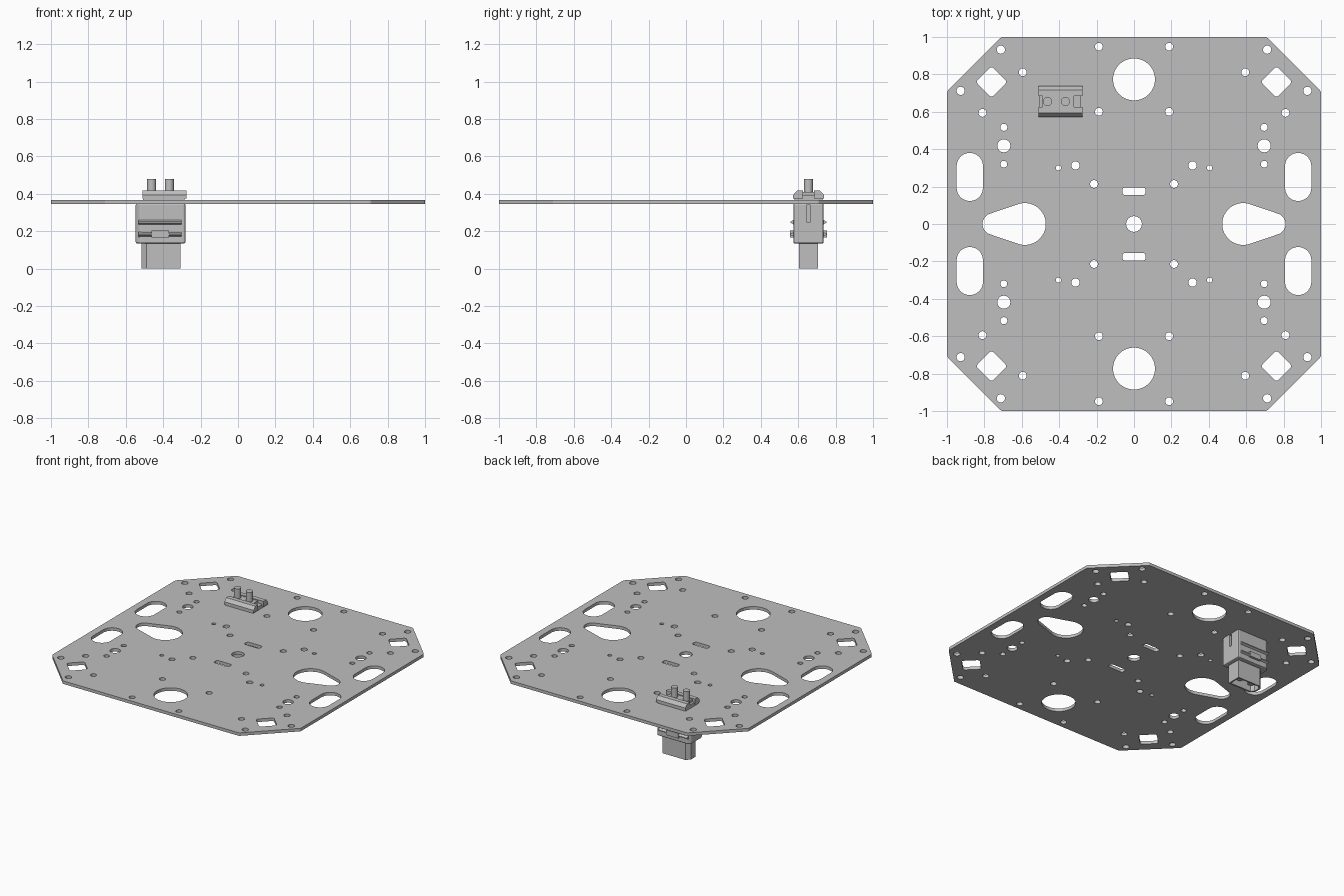
import bpy, bmesh
from math import sin, cos, tau
from mathutils import Vector
from mathutils.geometry import convex_hull_2d

if "Cube" in bpy.data.objects:
    bpy.data.objects.remove(bpy.data.objects["Cube"])

grey = bpy.data.materials.new("plain grey")
grey.use_nodes = True
grey.diffuse_color = (0.52, 0.52, 0.52, 1)
grey.node_tree.nodes["Principled BSDF"].inputs["Base Color"].default_value = grey.diffuse_color


def add(name, mesh):
    obj = bpy.data.objects.new(name, mesh)
    bpy.context.collection.objects.link(obj)
    mesh.materials.clear()
    mesh.materials.append(grey)
    return obj


def hull(circles, n=32):
    """Outline wrapped tightly round a set of (x, y, radius) circles."""
    pts = [Vector((x + r * cos(tau * i / n), y + r * sin(tau * i / n)))
           for x, y, r in circles for i in range(n)]
    return [pts[i] for i in convex_hull_2d(pts)]


def prism(name, outline, lo, hi, axis="z", socket=None):
    """Extrude an outline along z (xy outline) or x (yz outline)."""
    place = (lambda a, b, c: (a, b, c)) if axis == "z" else (lambda a, b, c: (c, a, b))
    bm = bmesh.new()
    base = bm.faces.new([bm.verts.new(place(a, b, lo)) for a, b in outline])
    ext = bmesh.ops.extrude_face_region(bm, geom=[base], use_keep_orig=True)["geom"]
    shift = Vector(place(0, 0, hi - lo))
    bmesh.ops.translate(bm, vec=shift, verts=[v for v in ext if isinstance(v, bmesh.types.BMVert)])
    bmesh.ops.recalc_face_normals(bm, faces=bm.faces)
    if socket:
        wall, depth = socket
        bmesh.ops.inset_region(bm, faces=[base], thickness=wall, use_even_offset=True)
        floor = bmesh.ops.extrude_discrete_faces(bm, faces=[base])["faces"]
        bmesh.ops.translate(bm, vec=(0, 0, depth), verts=floor[0].verts)
    mesh = bpy.data.meshes.new(name)
    bm.to_mesh(mesh)
    bm.free()
    return add(name, mesh)


def rect(x0, x1, y0, y1):
    return [(x0, y0), (x1, y0), (x1, y1), (x0, y1)]


def apply(obj, kind, **settings):
    mod = obj.modifiers.new(kind.title(), kind)
    for key, value in settings.items():
        setattr(mod, key, value)
    bpy.context.view_layer.objects.active = obj
    bpy.ops.object.modifier_apply(modifier=mod.name)


# Plate outline and the cutouts, mirrored into all quadrants
signs = (-1, 1)
quads = [(a, b) for a in signs for b in signs]
corners = [(.70, .98), (.98, .70)]
loops = [hull([(a * x, b * y, .02) for a, b in quads for x, y in corners])]
screw_holes = [(.712, .932, .022), (.927, .712, .022), (.188, .948, .021), (.595, .811, .021),
               (.81, .594, .021), (.188, .6, .021), (.696, .517, .019), (.696, .418, .035),
               (.696, .32, .018), (.404, .3, .014), (.313, .313, .022), (.214, .214, .021)]
for a, b in quads:
    loops += [hull([(a * x, b * y, r)], 24) for x, y, r in screw_holes]
    loops.append(hull([(a * .878, b * y, .07) for y in (.193, .31)], 48))     # oblong
    loops.append(hull([(a * (.762 + i), b * (.76 + j), .016)                  # diamond
                       for i, j in ((.062, 0), (-.062, 0), (0, .062), (0, -.062))], 16))
for s in signs:
    loops.append(hull([(0, s * .773, .112)], 64))                             # large round
    loops.append(hull([(s * .584, 0, .112), (s * .752, 0, .058)], 64))        # teardrop
    loops.append(hull([(i * .047, s * .175 + j * .006, .015)                  # centre slot
                       for i, j in quads], 16))
loops.append(hull([(0, 0, .042)]))

curve = bpy.data.curves.new("plate_outline", "CURVE")
curve.dimensions = "2D"
curve.fill_mode = "BOTH"
curve.extrude = .011
for loop in loops:
    spline = curve.splines.new("POLY")
    spline.points.add(len(loop) - 1)
    for point, (x, y) in zip(spline.points, loop):
        point.co = (x, y, 0, 1)
    spline.use_cyclic_u = True
outline = bpy.data.objects.new("plate_outline", curve)
bpy.context.collection.objects.link(outline)
bpy.context.view_layer.update()
graph = bpy.context.evaluated_depsgraph_get()
plate = add("plate", bpy.data.meshes.new_from_object(outline.evaluated_get(graph)))
plate.location.z = .356
bpy.data.objects.remove(outline)
bm = bmesh.new()
bm.from_mesh(plate.data)
bmesh.ops.remove_doubles(bm, verts=bm.verts, dist=1e-5)
bmesh.ops.recalc_face_normals(bm, faces=bm.faces)
for face in bm.faces:
    face.smooth = False
bm.to_mesh(plate.data)
bm.free()

# Connector housing with a narrow slot in each end
mid = .655


def keyed(x0, x1, half, cut):
    """Rectangle with its two low-x corners cut off."""
    return [(x0 + cut, mid - half), (x1, mid - half), (x1, mid + half),
            (x0 + cut, mid + half), (x0, mid + half - cut), (x0, mid - half + cut)]


body = prism("connector_body", keyed(-.547, -.281, .081, .022), .133, .35)
apply(body, "BEVEL", width=.01, segments=2, limit_method="ANGLE")
for x in (-.547, -.281):
    cutter = prism("slot_cutter", rect(x - .025, x + .025, mid - .011, mid + .011), .25, .34)
    cutter.hide_render = True
    apply(body, "BOOLEAN", object=cutter, operation="DIFFERENCE", solver="EXACT")
    bpy.data.objects.remove(cutter)

# Grip ribs and small clip on both broad sides
for side, s in (("front", -1), ("back", 1)):
    face = mid + s * .078
    for level, z in (("lower", .183), ("upper", .248)):
        ridge = [(face, z - .013), (face + s * .018, z - .003),
                 (face + s * .018, z + .003), (face, z + .013)]
        prism(f"{side}_{level}_rib", ridge, -.532, -.302, "x")
    prism(f"{side}_clip", rect(-.462, -.37, *sorted((face, face + s * .02))), .166, .203)

# Hollow plug under the housing with contacts inside
prism("plug", keyed(-.516, -.307, .052, .026), 0, .14, socket=(.011, .11))

# Cap above the plate: base, two chamfered bars, boss and terminals
prism("cap_base", rect(-.507, -.285, mid - .075, mid + .075), .34, .393)
for side, s in (("front", -1), ("back", 1)):
    bar = [(mid + s * d, z) for d, z in
           ((.03, .376), (.082, .376), (.082, .394), (.062, .417), (.03, .417))]
    prism(f"cap_{side}_bar", bar, -.511, -.275, "x")
prism("cap_bridge", rect(-.49, -.32, mid - .031, mid + .031), .38, .41)
for side, x in (("right", -.462), ("left", -.367)):
    pin = prism(f"{side}_terminal", hull([(x, mid, .024)], 24), .38, .48)
    contact = prism(f"{side}_contact", hull([(x + .003, mid, .024)], 24), .03, .12)
    for obj in (pin, contact):
        bpy.context.view_layer.objects.active = obj
        bpy.ops.object.select_all(action="DESELECT")
        obj.select_set(True)
        bpy.ops.object.shade_smooth_by_angle()
